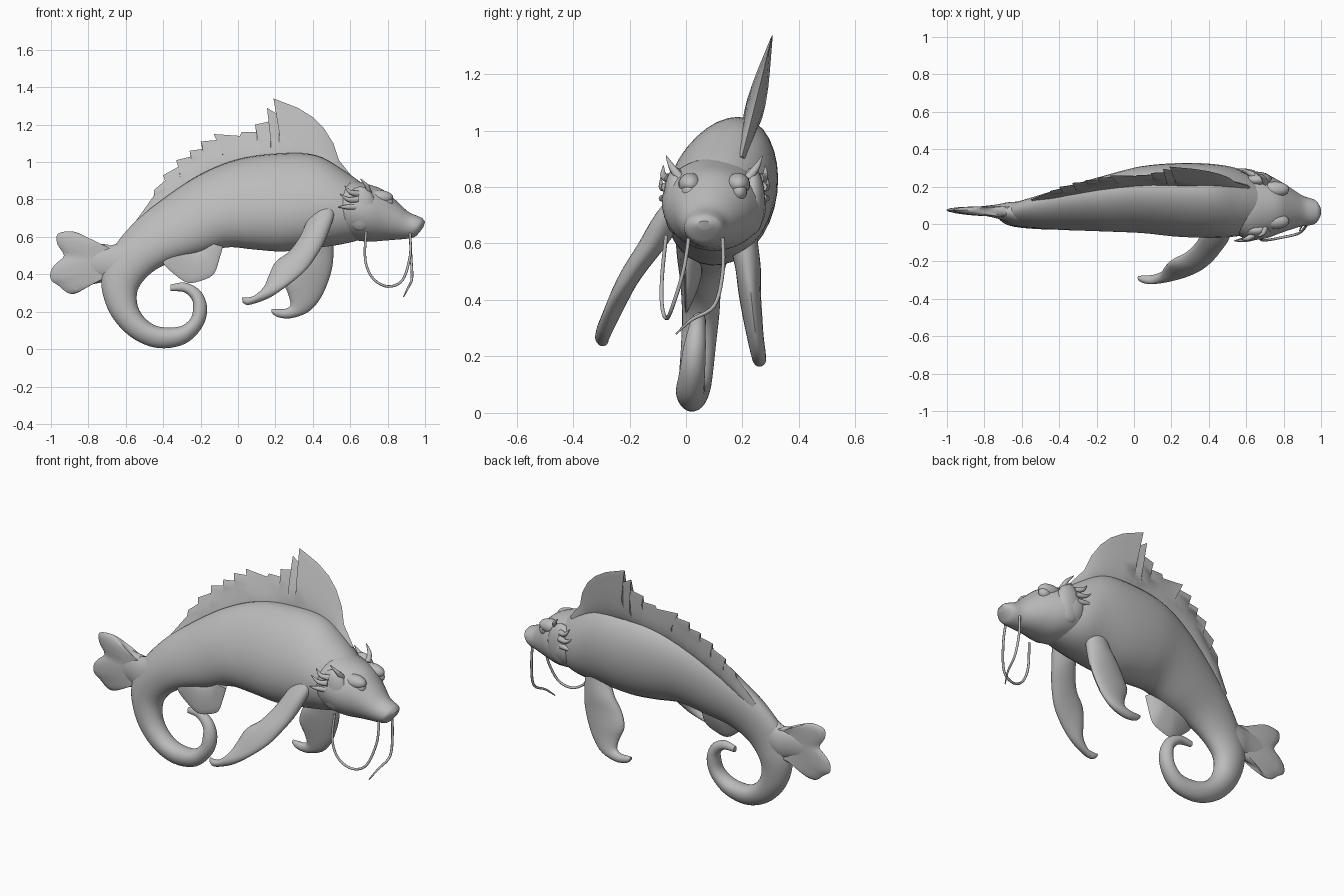
import bpy
import bmesh
import math
from mathutils import Vector

default_cube = bpy.data.objects.get("Cube")
if default_cube:
    bpy.data.objects.remove(default_cube, do_unlink=True)

# One matte clay colour for the whole creature
clay = bpy.data.materials.new("clay_grey")
clay.use_nodes = True
clay_colour = (0.5, 0.5, 0.5, 1)
clay.diffuse_color = clay_colour
clay.node_tree.nodes["Principled BSDF"].inputs["Base Color"].default_value = clay_colour


def finish(mesh_builder, name, sharp_angle=40):
    """Turn a bmesh into a named, smooth shaded object."""
    bmesh.ops.recalc_face_normals(mesh_builder, faces=mesh_builder.faces)
    mesh = bpy.data.meshes.new(name)
    mesh_builder.to_mesh(mesh)
    mesh_builder.free()
    mesh.materials.append(clay)
    obj = bpy.data.objects.new(name, mesh)
    bpy.context.collection.objects.link(obj)
    bpy.ops.object.select_all(action="DESELECT")
    bpy.context.view_layer.objects.active = obj
    obj.select_set(True)
    bpy.ops.object.shade_smooth_by_angle(angle=math.radians(sharp_angle))
    return obj


def refine(sections, steps):
    """Catmull-Rom interpolation between neighbouring sections."""
    rows = [sections[0]] + list(sections) + [sections[-1]]
    result = []
    for before, start, end, after in zip(rows, rows[1:], rows[2:], rows[3:]):
        for step in range(steps):
            t = step / steps
            result.append([
                b + t / 2 * (c - a + t * (2 * a - 5 * b + 4 * c - d + t * (3 * (b - c) + d - a)))
                for a, b, c, d in zip(before, start, end, after)])
    return result + [list(sections[-1])]


def loft(name, sections, steps=4, sides=24, taper=0.0):
    """Skin ovals spanning an upper edge and a lower edge.

    Each section is upper x, z, y, lower x, z, y, half width.
    The taper thins the oval towards its upper edge, as in a fin.
    """
    builder = bmesh.new()
    rings = []
    for upper_x, upper_z, upper_y, lower_x, lower_z, lower_y, half in refine(sections, steps):
        upper = Vector((upper_x, upper_y, upper_z))
        lower = Vector((lower_x, lower_y, lower_z))
        centre, radius = (upper + lower) / 2, (upper - lower) / 2
        side = Vector((0, 1, 0))
        side = (side - side.project(radius)).normalized() * half
        ring = []
        for i in range(sides):
            angle = math.tau * i / sides
            along = math.cos(angle)
            across = math.sin(angle) * (1 - taper * along)
            ring.append(builder.verts.new(centre + radius * along + side * across))
        rings.append(ring)
    for first, second in zip(rings, rings[1:]):
        for i in range(sides):
            j = (i + 1) % sides
            builder.faces.new((first[i], first[j], second[j], second[i]))
    builder.faces.new(rings[0])
    builder.faces.new(rings[-1])
    return finish(builder, name)


def fan(name, rim, root_start, root_end, rim_y, root_y, half, taper):
    """Thin fin whose rim is swept around a short root."""
    sections = []
    for i, (x, z) in enumerate(rim):
        root = Vector(root_start).lerp(Vector(root_end), i / (len(rim) - 1))
        sections.append((x, z, rim_y, root.x, root.y, root_y, half))
    return loft(name, sections, steps=3, sides=16, taper=taper)


def ball(name, centre, size):
    builder = bmesh.new()
    bmesh.ops.create_uvsphere(builder, u_segments=20, v_segments=12, radius=1)
    bmesh.ops.scale(builder, vec=size, verts=builder.verts)
    bmesh.ops.translate(builder, vec=centre, verts=builder.verts)
    return finish(builder, name)


def strand(name, points, radii):
    """Round strand along a smooth path, with a radius at each point."""
    curve = bpy.data.curves.new(name, "CURVE")
    curve.dimensions = "3D"
    curve.bevel_depth = 1
    curve.bevel_resolution = 2
    curve.use_fill_caps = True
    path = refine([tuple(p) + (r,) for p, r in zip(points, radii)], 5)
    spline = curve.splines.new("POLY")
    spline.points.add(len(path) - 1)
    for point, (x, y, z, radius) in zip(spline.points, path):
        point.co = (x, y, z, 1)
        point.radius = radius
    spline.use_smooth = True
    curve.materials.append(clay)
    obj = bpy.data.objects.new(name, curve)
    bpy.context.collection.objects.link(obj)
    return obj


# Body running from the neck back into the curled tail
trunk = [
    (.72, .84, .13, .70, .60, .07, .12), (.58, .94, .18, .56, .57, .06, .175),
    (.42, 1.03, .21, .42, .55, .05, .19), (.22, 1.04, .22, .24, .53, .05, .187),
    (0, 1.01, .215, .08, .54, .055, .168), (-.2, .93, .185, -.06, .55, .045, .142),
    (-.4, .80, .145, -.2, .51, .035, .114), (-.56, .67, .105, -.35, .47, .03, .089),
    (-.68, .52, .07, -.46, .41, .04, .072), (-.73, .38, .055, -.53, .33, .05, .066)]
curl = [
    (-.71, .25, -.54, .25, .062), (-.65, .14, -.51, .18, .06), (-.55, .05, -.45, .13, .058),
    (-.42, .005, -.38, .115, .053), (-.28, .03, -.3, .125, .05), (-.19, .12, -.25, .17, .045),
    (-.165, .22, -.24, .235, .04), (-.2, .31, -.25, .27, .032), (-.28, .355, -.29, .305, .025),
    (-.36, .345, -.36, .31, .015)]
for i, (ax, az, bx, bz, half) in enumerate(curl):
    y = .015 + .03 * abs(1 - i / 4)
    trunk.append((ax, az, y, bx, bz, y, half))
loft("body_and_tail", trunk, steps=5, sides=32, taper=0.1)

# Head with a blunt rounded snout
loft("head", [
    (.55, .88, .13, .56, .60, .07, .16), (.61, .9, .12, .62, .585, .08, .185),
    (.70, .88, .11, .70, .575, .08, .174), (.78, .85, .1, .78, .58, .08, .14),
    (.85, .79, .09, .84, .585, .07, .108), (.91, .735, .07, .90, .59, .07, .08),
    (.96, .712, .065, .945, .60, .065, .07), (.985, .70, .065, .97, .625, .065, .055),
    (1, .68, .065, .99, .65, .065, .025)], sides=32)

# Eyes, brows, gill covers and head spines on both sides
MIDDLE = .1
spines = {
    "brow_horn": [((.70, .12, .83), (.69, .15, .87), (.655, .17, .91))],
    "gill_spine": [
        ((.64, .16, .83), (.60, .18, .84), (.57, .18, .875)),
        ((.64, .17, .80), (.59, .185, .80), (.545, .19, .83)),
        ((.63, .17, .76), (.58, .185, .76), (.535, .19, .76))]}
for label, sign in (("left", 1), ("right", -1)):
    ball(label + "_eye", (.79, MIDDLE + sign * .088, .785), (.04, .028, .034))
    ball(label + "_brow", (.755, MIDDLE + sign * .085, .81), (.075, .042, .04))
    ball(label + "_gill_cover", (.655, MIDDLE + sign * .135, .75), (.085, .045, .12))
    for name, paths in spines.items():
        for path in paths:
            points = [(x, MIDDLE + sign * y, z) for x, y, z in path]
            strand(label + "_" + name, points, (.018, .012, .002))

# Long whiskers
strand("right_whisker", [
    (.92, .01, .62), (.92, -.01, .5), (.88, -.05, .37), (.80, -.07, .335),
    (.72, -.085, .38), (.68, -.085, .48), (.685, -.07, .63)], [.007] * 7)
strand("left_whisker", [
    (.92, .13, .62), (.925, .13, .5), (.93, .1, .38), (.91, .02, .33),
    (.885, -.035, .28)], (.007, .007, .007, .006, .003))

# Ragged dorsal fin: edge x, edge z, base x, alternating spine tips and notches
dorsal_edge = [
    (.62, .91, .6), (.54, 1.01, .53), (.51, 1.1, .47), (.46, 1.18, .4), (.40, 1.24, .35),
    (.32, 1.29, .3), (.19, 1.34, .25), (.22, 1.25, .22), (.155, 1.29, .19), (.18, 1.22, .17),
    (.09, 1.2, .14), (.1, 1.16, .11), (.02, 1.16, .06), (.01, 1.14, .02), (-.13, 1.15, -.03),
    (-.09, 1.12, -.07), (-.2, 1.11, -.12), (-.19, 1.07, -.16), (-.26, 1.06, -.2),
    (-.25, 1.03, -.24), (-.33, 1.01, -.28), (-.31, .98, -.31), (-.4, .93, -.35),
    (-.38, .91, -.38), (-.45, .85, -.43), (-.45, .82, -.46), (-.55, .68, -.52)]
dorsal = []
for x, z, base_x in dorsal_edge:
    drop = (base_x - .22) ** 2
    base_z = .98 - .62 * drop
    base_y = .22 - .18 * drop
    rise = z - base_z
    dorsal.append((x, z, base_y + .24 * rise, base_x, base_z, base_y, .011 + .05 * rise))
loft("dorsal_fin", dorsal, steps=1, sides=20, taper=0.75)

# Front flippers with hooked tips
loft("right_flipper", [
    (.52, .84, .03, .42, .80, .03, .04), (.515, .72, -.06, .37, .69, -.04, .055),
    (.47, .59, -.13, .33, .60, -.11, .052), (.42, .5, -.19, .27, .52, -.17, .045),
    (.36, .42, -.24, .2, .465, -.2, .038), (.27, .345, -.28, .165, .39, -.23, .032),
    (.18, .285, -.3, .14, .33, -.265, .03), (.1, .25, -.305, .09, .285, -.29, .025),
    (.05, .237, -.3, .045, .275, -.29, .02), (.025, .25, -.295, .02, .275, -.285, .01)])
loft("left_flipper", [
    (.50, .72, .2, .38, .72, .18, .05), (.51, .6, .21, .36, .6, .2, .05),
    (.51, .5, .22, .32, .52, .22, .045), (.50, .42, .23, .27, .44, .22, .04),
    (.47, .33, .24, .245, .36, .23, .035), (.43, .255, .25, .27, .29, .24, .03),
    (.37, .195, .26, .28, .235, .25, .027), (.28, .165, .26, .25, .215, .26, .024),
    (.21, .172, .26, .205, .215, .26, .018), (.18, .195, .26, .18, .215, .26, .01)])

# Two-lobed rear fin on a short stem, and small belly fin
loft("rear_fin_stem", [
    (-.58, .6, .06, -.6, .36, .05, .065), (-.66, .56, .065, -.68, .36, .06, .054),
    (-.74, .545, .07, -.74, .38, .065, .036), (-.84, .53, .075, -.84, .4, .07, .02)])
fan("rear_fin", [
    (-.70, .56), (-.77, .57), (-.84, .615), (-.9, .63), (-.965, .615), (-.965, .56),
    (-.93, .5), (-.97, .46), (-1, .42), (-1, .37), (-.96, .34), (-.91, .3), (-.86, .3),
    (-.8, .34), (-.71, .36)], (-.62, .52), (-.62, .42), .075, .06, .025, .1)
fan("belly_fin", [
    (-.08, .55), (-.1, .48), (-.13, .4), (-.2, .365), (-.27, .355), (-.34, .4),
    (-.4, .46), (-.37, .49)], (-.16, .57), (-.27, .53), 0, .04, .025, .5)
